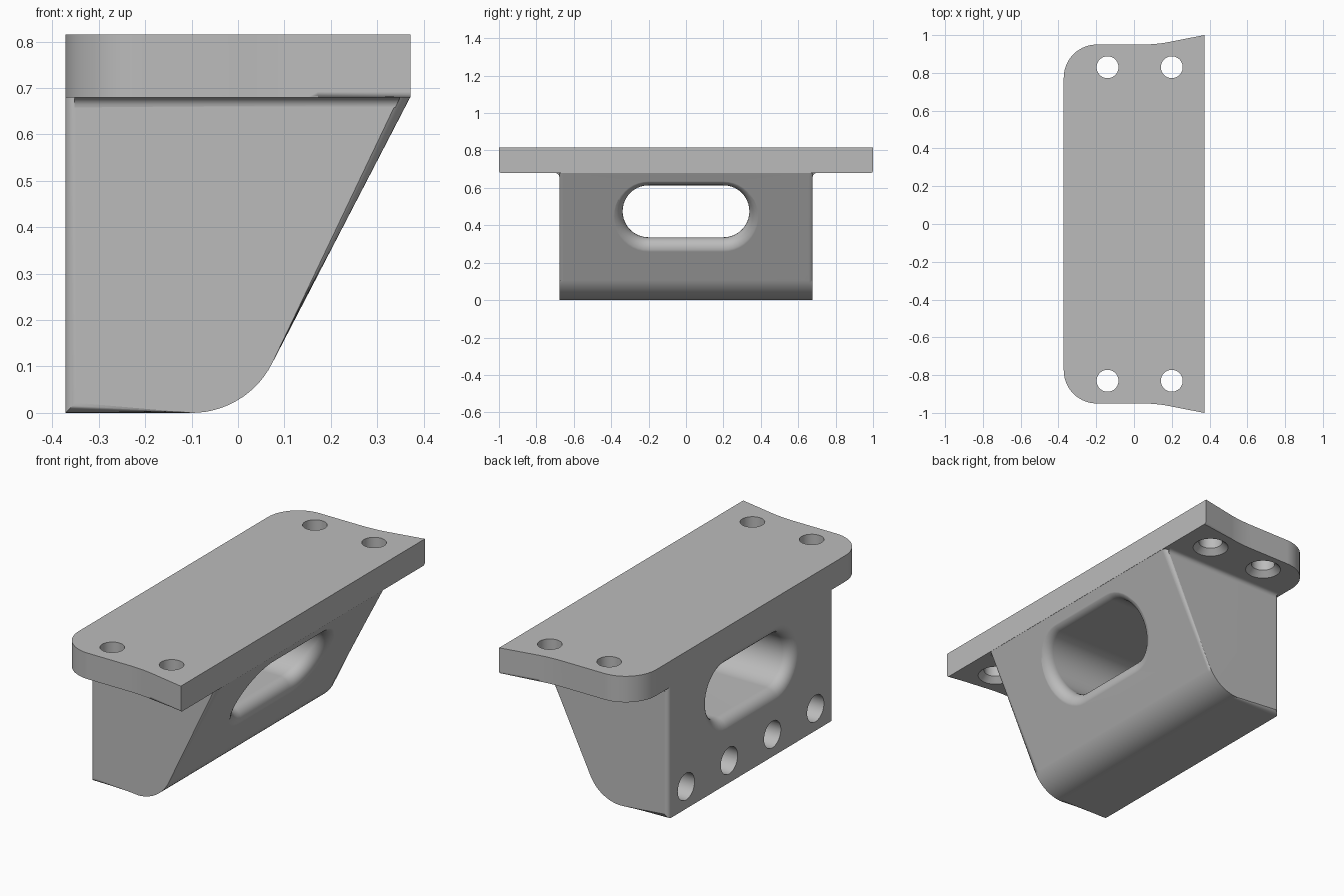
import bpy, bmesh, math
from mathutils import Vector

if "Cube" in bpy.data.objects:
    bpy.data.objects.remove(bpy.data.objects["Cube"])

XB, XF = -0.372, 0.372      # back and front limits
W = 0.677                   # half width of body
ZP, ZT = 0.68, 0.815        # underside and top of plate
metal = bpy.data.materials.new("grey")
metal.diffuse_color = (0.5, 0.5, 0.5, 1)
metal.use_nodes = True
metal.node_tree.nodes["Principled BSDF"].inputs["Base Color"].default_value = metal.diffuse_color


def make(name, bm):
    bmesh.ops.recalc_face_normals(bm, faces=bm.faces)
    me = bpy.data.meshes.new(name)
    bm.to_mesh(me)
    bm.free()
    ob = bpy.data.objects.new(name, me)
    bpy.context.collection.objects.link(ob)
    me.materials.append(metal)
    return ob


def loft(bm, rings):
    """Skin closed rings and cap both ends."""
    vs = [[bm.verts.new(p) for p in r] for r in rings]
    n = len(rings[0])
    for a, b in zip(vs, vs[1:]):
        for i in range(n):
            j = (i + 1) % n
            bm.faces.new((a[i], a[j], b[j], b[i]))
    bm.faces.new(vs[0])
    bm.faces.new(vs[-1])


def arc(cx, cy, r, a0, a1, n):
    return [(cx + r * math.cos(math.radians(a0 + (a1 - a0) * i / n)),
             cy + r * math.sin(math.radians(a0 + (a1 - a0) * i / n))) for i in range(n + 1)]


def boolean(target, tool, op):
    m = target.modifiers.new(op, 'BOOLEAN')
    m.operation, m.solver, m.object = op, 'EXACT', tool
    bpy.context.view_layer.objects.active = target
    bpy.ops.object.modifier_apply(modifier=m.name)
    bpy.data.objects.remove(tool)


# Wedge body: side profile with a rounded toe, side edges rounded
x0 = 0.018
slope = Vector((XF - x0, 0, ZP)).normalized()
normal = Vector((slope.z, 0, -slope.x))
turn = math.degrees(math.atan2(slope.z, slope.x))
R = 0.118 / math.tan(math.radians(turn / 2))
prof = [(XB, 0)] + arc(x0 - 0.118, R, R, -90, -90 + turn, 14)
prof += [(XF - 0.001, ZP), (XF - 0.001, 0.75), (XB, 0.75)]
bm = bmesh.new()
loft(bm, [[(x, y, z) for x, z in prof] for y in (-W, W)])
rim = [e for e in bm.edges if abs(e.verts[0].co.y - e.verts[1].co.y) < 1e-5]
bmesh.ops.bevel(bm, geom=rim, offset=0.022, offset_type='OFFSET', segments=5,
                profile=0.5, affect='EDGES')
body = make("bracket", bm)

# Mounting plate: rounded back corners, flared front ends
half = arc(XB + 0.175, 0.95 - 0.175, 0.175, 180, 90, 14)
half += arc(0.04, 0.95 + 0.8, 0.8, -90, -80.5, 6) + [(XF, 1.0)]
outline = half + [(x, -y) for x, y in reversed(half)]
bm = bmesh.new()
loft(bm, [[(x, y, z) for x, y in outline] for z in (ZP, ZT)])
low = [e for e in bm.edges if all(v.co.z < ZP + 1e-5 for v in e.verts)
       and not all(v.co.x > XF - 1e-4 for v in e.verts)]
bmesh.ops.bevel(bm, geom=low, offset=0.012, offset_type='OFFSET', segments=3,
                profile=0.5, affect='EDGES')
boolean(body, make("plate", bm), 'UNION')

# Concave fillet where the body meets the plate
f = 0.022
for s in (-1, 1):
    sec = arc(W + f, ZP - f, f, 180, 90, 5)
    sec += [(W + f, ZP + 0.01), (W - 0.01, ZP + 0.01), (W - 0.01, ZP - f)]
    bm = bmesh.new()
    loft(bm, [[(XB + 0.02, s * y, z) for y, z in sec],
              [(XF - 0.022 - max(0, ZP - z) * slope.x / slope.z, s * y, z) for y, z in sec]])
    boolean(body, make("fillet", bm), 'UNION')

# Long slot through the body with rounded rims at both ends
def rim_rings(N, P, r, k=7):
    rings = []
    for i in range(k + 1):
        ring = []
        for (y, z), n in zip(slot, dirs):
            c = Vector((0, y, z)) + n * r
            c.x = P.x - (r + N.z * (c.z - P.z)) / N.x
            ring.append(c + r * (-n).slerp(N, i / k) + N * 0.0004 * i / k)
        rings.append(ring)
    return rings + [[p + N * 0.1 for p in rings[-1]]]


ends = arc(0.2, 0.475, 0.139, -90, 90, 20), arc(-0.2, 0.475, 0.139, 90, 270, 20)
slot = ends[0] + ends[1]
dirs = [Vector((0, y - math.copysign(0.2, y), z - 0.475)).normalized() for y, z in slot]
front = rim_rings(normal, Vector((XF, 0, ZP)), 0.056)
back = rim_rings(Vector((-1, 0, 0)), Vector((XB, 0, 0)), 0.056)
bm = bmesh.new()
loft(bm, back[::-1] + front)
boolean(body, make("slot_cutter", bm), 'DIFFERENCE')


def circle(r, n=40):
    return arc(0, 0, r, 0, 360 - 360 / n, n - 1)


# Countersunk screw holes in the plate ends
for x in (-0.14, 0.2):
    for y in (-0.83, 0.83):
        bm = bmesh.new()
        loft(bm, [[(x + a, y + b, z) for a, b in circle(r)] for r, z in
                  ((0.097, ZP - 0.01), (0.058, ZP + 0.029), (0.058, ZT + 0.05))])
        boolean(body, make("screw_cutter", bm), 'DIFFERENCE')

# Blind holes along the lower back face
for y in (-0.53, -0.177, 0.177, 0.53):
    bm = bmesh.new()
    loft(bm, [[(x, y + a, 0.115 + b) for a, b in circle(0.069)] for x in (XB - 0.05, XB + 0.25)])
    boolean(body, make("back_hole_cutter", bm), 'DIFFERENCE')

# Smooth curved faces, keep hard edges
bpy.ops.object.select_all(action='DESELECT')
body.select_set(True)
bpy.context.view_layer.objects.active = body
bpy.ops.object.shade_smooth_by_angle(angle=math.radians(30))
wn = body.modifiers.new("even_normals", 'WEIGHTED_NORMAL')
wn.keep_sharp = True
